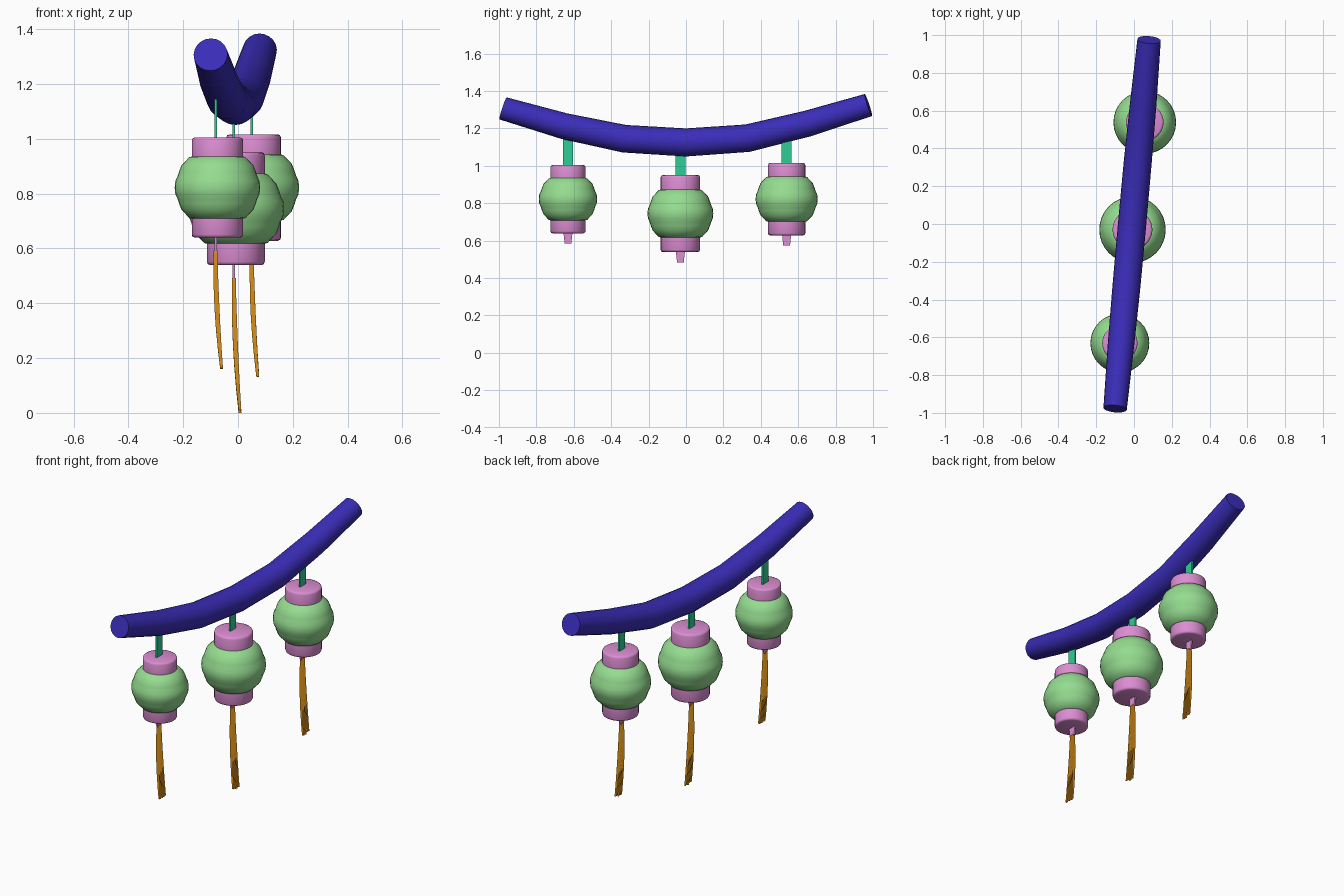
import bpy, bmesh, math, random
from mathutils import Vector

if "Cube" in bpy.data.objects:
    bpy.data.objects.remove(bpy.data.objects["Cube"])

random.seed(4)


def material(name, rgb):
    m = bpy.data.materials.new(name)
    m.diffuse_color = (*[c ** 2.2 for c in rgb], 1)
    m.use_nodes = True
    m.node_tree.nodes["Principled BSDF"].inputs["Base Color"].default_value = m.diffuse_color
    return m


BLUE = material("indigo", (0.24, 0.19, 0.72))
GREEN = material("leaf_green", (0.58, 0.86, 0.56))
PINK = material("pink", (0.86, 0.55, 0.82))
TEAL = material("teal", (0.20, 0.80, 0.58))
ORANGE = material("orange", (0.84, 0.55, 0.12))


def finish(bm, name, mat, angle=40, solid=True):
    if solid:
        bmesh.ops.recalc_face_normals(bm, faces=bm.faces)
    me = bpy.data.meshes.new(name)
    bm.to_mesh(me)
    bm.free()
    me.materials.append(mat)
    me.polygons.foreach_set("use_smooth", [True] * len(me.polygons))
    me.set_sharp_from_angle(angle=math.radians(angle))
    ob = bpy.data.objects.new(name, me)
    bpy.context.collection.objects.link(ob)
    return ob


def loft(name, rings, mat, angle=40):
    """Skin a list of equal-length point rings and cap both ends."""
    bm = bmesh.new()
    vs = [[bm.verts.new(p) for p in ring] for ring in rings]
    n = len(vs[0])
    for a, b in zip(vs, vs[1:]):
        for i in range(n):
            j = (i + 1) % n
            bm.faces.new((a[i], a[j], b[j], b[i]))
    bm.faces.new(vs[0])
    bm.faces.new(vs[-1])
    return finish(bm, name, mat, angle)


def lathe(name, profile, centre, scale, mat, n=32, angle=40):
    turn = [math.tau * i / n for i in range(n)]
    rings = [[centre + scale * Vector((r * math.cos(t), r * math.sin(t), z))
              for t in turn] for r, z in profile]
    return loft(name, rings, mat, angle)


def slab(name, x, y, z0, z1, wx, wy0, wy1, mat):
    """Flat strap, thin in x, with its own width at bottom and top."""
    rings = [[(x + sx * wx / 2, y + sy * wy / 2, z)
              for sx, sy in ((-1, -1), (1, -1), (1, 1), (-1, 1))]
             for z, wy in ((z0, wy0), (z1, wy1))]
    return loft(name, rings, mat, 30)


# Curved beam: path points (x, y, z, radius)
path = [(-0.10, -0.978, 1.307, 0.062), (-0.07, -0.65, 1.212, 0.070),
        (-0.04, -0.33, 1.145, 0.074), (-0.01, 0.0, 1.125, 0.075),
        (0.02, 0.33, 1.148, 0.074), (0.05, 0.65, 1.226, 0.070),
        (0.08, 0.975, 1.325, 0.062)]
pts = [Vector(p[:3]) for p in path]
rings = []
for k, p in enumerate(pts):
    if k == 0:
        t = 2 * (pts[1] - p) - (pts[2] - p) / 2
    elif k == len(pts) - 1:
        t = 2 * (p - pts[-2]) - (p - pts[-3]) / 2
    else:
        t = pts[k + 1] - pts[k - 1]
    t.normalize()
    u = t.cross(Vector((0, 0, 1))).normalized()
    v = u.cross(t)
    rings.append([p + path[k][3] * (u * math.cos(a) + v * math.sin(a))
                  for a in (math.tau * i / 20 for i in range(20))])
loft("beam", rings, BLUE)

# Lantern profiles, in units of the lantern radius
body = [(0.55, -0.74), (0.66, -0.71), (0.84, -0.52), (0.90, -0.37),
        (0.93, -0.27), (0.985, -0.15), (1.0, 0.0), (0.985, 0.15),
        (0.93, 0.27), (0.90, 0.37), (0.84, 0.52), (0.66, 0.71), (0.55, 0.74)]
cap = [(0.56, 0.70), (0.60, 0.72), (0.60, 1.10), (0.58, 1.15), (0.53, 1.17)]
low_cap = [(r, -z) for r, z in cap]


def tassel(name, x, y, top, bottom, lean):
    """Fan of thin flat strips facing the front."""
    bm = bmesh.new()
    count, steps = 7, 6
    for i in range(count):
        f = i / (count - 1) - 0.5
        end = bottom + (0 if i == count // 2 else random.uniform(0, 0.012))
        prev = None
        for s in range(steps + 1):
            t = s / steps
            cx = x + lean * t * t
            cy = y + f * (0.026 + 0.03 * t)
            w = 0.007 + 0.003 * math.sin(math.pi * t) - 0.002 * t
            z = top + (end - top) * t
            row = [bm.verts.new((cx + d * w, cy, z)) for d in (-1, 1)]
            if prev:
                bm.faces.new((prev[0], row[0], row[1], prev[1]))
            prev = row
    finish(bm, name, ORANGE, solid=False)


# Lanterns: x, y, centre z, radius, cord top, tassel bottom
for label, x, y, z, r, cord_top, tip in (
        ("front", -0.075, -0.631, 0.822, 0.156, 1.16, 0.16),
        ("middle", -0.008, -0.03, 0.745, 0.176, 1.08, 0.0),
        ("back", 0.057, 0.538, 0.822, 0.166, 1.16, 0.13)):
    c = Vector((x, y, z))
    sx = x - 0.007
    lathe(label + "_lantern_body", body, c, r, GREEN, angle=60)
    lathe(label + "_lantern_top_cap", cap, c, r, PINK, angle=50)
    lathe(label + "_lantern_bottom_cap", low_cap, c, r, PINK, angle=50)
    slab(label + "_cord", sx, y, z + r * 1.1, cord_top, 0.009, 0.054, 0.054, TEAL)
    knob = z - r * 1.17 - 0.055
    slab(label + "_tassel_holder", sx, y, knob, z - r * 1.1, 0.009, 0.036, 0.05, PINK)
    tassel(label + "_tassel", sx, y, knob + 0.008, tip, 0.022)
